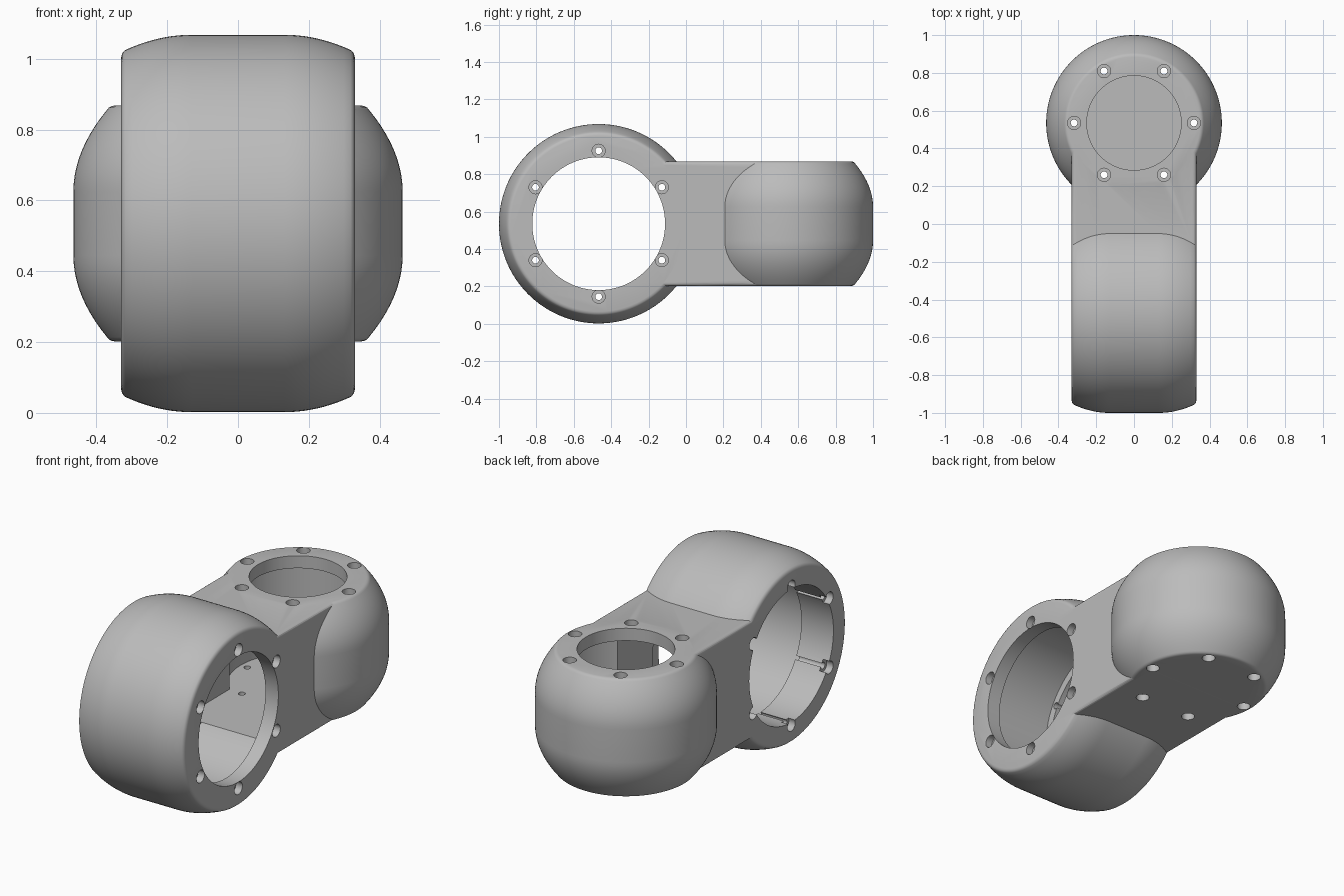
import bpy, bmesh, math
from mathutils import Vector

if "Cube" in bpy.data.objects:
    bpy.data.objects.remove(bpy.data.objects["Cube"], do_unlink=True)

grey = bpy.data.materials.new("plain grey")
grey.use_nodes = True
COLOR = (0.5, 0.5, 0.5, 1)
grey.diffuse_color = COLOR
grey.node_tree.nodes["Principled BSDF"].inputs["Base Color"].default_value = COLOR

MID = 0.535                              # height of both axes
RING = Vector((0, -0.467, MID))          # centre of the sideways ring
HUB = Vector((0, 0.535, MID))            # centre of the upright hub


def add_object(name, bm):
    bmesh.ops.recalc_face_normals(bm, faces=bm.faces[:])
    mesh = bpy.data.meshes.new(name)
    bm.to_mesh(mesh)
    bm.free()
    mesh.materials.append(grey)
    obj = bpy.data.objects.new(name, mesh)
    bpy.context.collection.objects.link(obj)
    return obj


def turn(bm, centre, axis, profile, sides):
    """Closed turned solid; profile is (radius, distance along the axis)."""
    rings = []
    for r, t in profile:
        ring = []
        for i in range(sides):
            a = 2 * math.pi * i / sides
            u, v = r * math.cos(a), r * math.sin(a)
            offset = Vector((t, u, v)) if axis == "x" else Vector((u, v, t))
            ring.append(bm.verts.new(centre + offset))
        rings.append(ring)
    for low, high in zip(rings, rings[1:]):
        for i in range(sides):
            j = (i + 1) % sides
            bm.faces.new((low[i], low[j], high[j], high[i]))
    bm.faces.new(rings[0])
    bm.faces.new(rings[-1])


def turned(name, centre, axis, profile, sides=128):
    bm = bmesh.new()
    turn(bm, centre, axis, profile, sides)
    return add_object(name, bm)


def crowned(radius, drop, flat, half):
    """Barrel profile: straight middle, falling shoulders, small end fillet."""
    shoulder = half - 0.012
    side = []
    for i in range(11):
        f = i / 10
        side.append((radius - drop * f * f, flat + (shoulder - flat) * f))
    end = radius - drop
    side += [(end - 0.005, half - 0.006), (end - 0.012, half - 0.002), (end - 0.021, half)]
    return [(r, -t) for r, t in reversed(side)] + side


def box(name, low, high, bevel=0):
    bm = bmesh.new()
    bmesh.ops.create_cube(bm, size=1)
    for v in bm.verts:
        v.co = Vector([l + (h - l) * (c + 0.5) for l, h, c in zip(low, high, v.co)])
    if bevel:
        bmesh.ops.bevel(bm, geom=bm.edges[:], offset=bevel, segments=4,
                        profile=0.5, affect="EDGES")
    return add_object(name, bm)


def screw_holes(name, centre, axis, circle, start, half):
    """Six counterbored through holes on a bolt circle."""
    wide, narrow, depth = 0.035, 0.018, half - 0.04
    steps = [(wide, depth), (wide, half + 0.03)]
    profile = [(wide, -half - 0.03), (wide, -depth), (narrow, -depth), (narrow, depth)] + steps
    bm = bmesh.new()
    for i in range(6):
        a = start + i * math.pi / 3
        u, v = circle * math.cos(a), circle * math.sin(a)
        offset = Vector((0, u, v)) if axis == "x" else Vector((u, v, 0))
        turn(bm, centre + offset, axis, profile, 24)
    return add_object(name, bm)


def combine(target, other, operation):
    other.hide_render = True
    mod = target.modifiers.new(other.name, "BOOLEAN")
    mod.operation = operation
    mod.solver = "EXACT"
    mod.object = other
    bpy.context.view_layer.objects.active = target
    bpy.ops.object.modifier_apply(modifier=mod.name)
    bpy.data.objects.remove(other, do_unlink=True)


# Outer body: sideways ring, connecting arm and upright hub
RING_HALF, HUB_HALF = 0.33, 0.333
body = turned("joint_housing", RING, "x", crowned(0.533, 0.043, 0.13, RING_HALF))
arm = box("arm", (-RING_HALF, -0.3, MID - HUB_HALF), (RING_HALF, 0.535, MID + HUB_HALF), 0.018)
hub = turned("hub", HUB, "z", crowned(0.465, 0.095, 0.09, HUB_HALF))
combine(body, arm, "UNION")
combine(body, hub, "UNION")

# Ring bore: thin lip on one side, wide chamber, deep lip on the other
bore = [(0.375, -0.4), (0.375, -0.13), (0.42, -0.13), (0.42, 0.25), (0.355, 0.25), (0.355, 0.4)]
combine(body, turned("ring_bore", RING, "x", bore), "DIFFERENCE")

# Hub chamber, open at the top only
chamber = [(0.36, -0.265), (0.36, 0.263), (0.25, 0.263), (0.25, 0.4)]
combine(body, turned("hub_chamber", HUB, "z", chamber), "DIFFERENCE")

# Cable passage joining the two chambers
passage = box("passage", (-0.24, -0.25, MID - 0.265), (0.24, 0.5, MID + 0.263))
combine(body, passage, "DIFFERENCE")

# Screw holes
combine(body, screw_holes("ring_holes", RING, "x", 0.39, math.pi / 6, RING_HALF), "DIFFERENCE")
combine(body, screw_holes("hub_holes", HUB, "z", 0.317, 0, HUB_HALF), "DIFFERENCE")

# Smooth curved walls, sharp rims
bpy.ops.object.select_all(action="DESELECT")
body.select_set(True)
bpy.context.view_layer.objects.active = body
bpy.ops.object.shade_smooth_by_angle(angle=math.radians(32))
